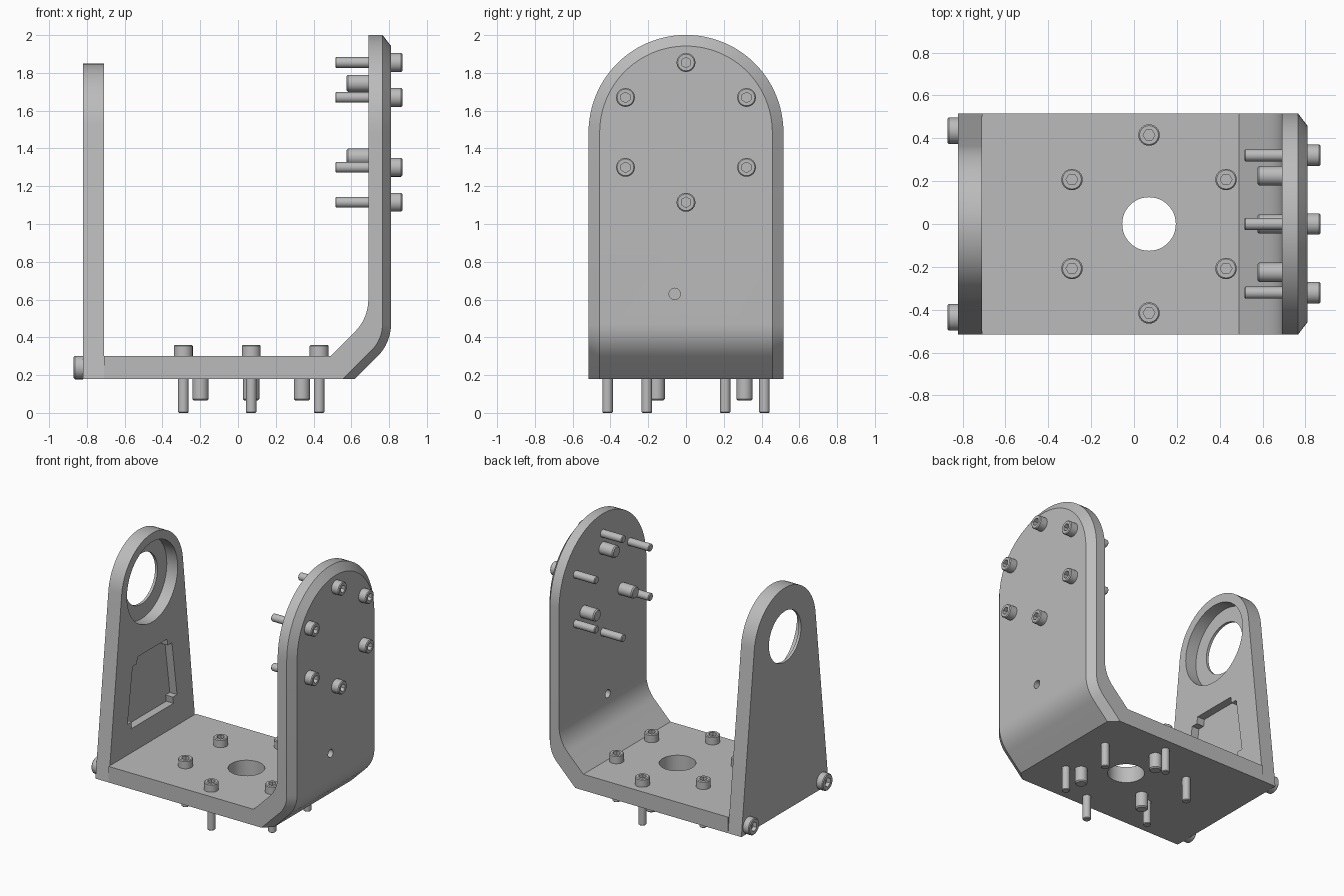
import bpy, bmesh
from math import sin, cos, pi, radians, sqrt
from mathutils import Matrix, Vector

default = bpy.data.objects.get("Cube")
if default:
    bpy.data.objects.remove(default)

grey = bpy.data.materials.new("machined_grey")
grey.use_nodes = True
COLOUR = (0.5, 0.5, 0.5, 1)
grey.diffuse_color = COLOUR
grey.node_tree.nodes["Principled BSDF"].inputs["Base Color"].default_value = COLOUR


def finish(name, bm, matrix=Matrix()):
    bmesh.ops.remove_doubles(bm, verts=bm.verts, dist=1e-5)
    bmesh.ops.recalc_face_normals(bm, faces=bm.faces)
    mesh = bpy.data.meshes.new(name)
    bm.to_mesh(mesh)
    bm.free()
    mesh.materials.append(grey)
    ob = bpy.data.objects.new(name, mesh)
    ob.matrix_world = matrix
    bpy.context.collection.objects.link(ob)
    return ob


def select_only(ob):
    bpy.ops.object.select_all(action='DESELECT')
    ob.select_set(True)
    bpy.context.view_layer.objects.active = ob


def smooth(ob):
    select_only(ob)
    bpy.ops.object.shade_smooth_by_angle(angle=radians(30))


def cut(ob, *cutters):
    for c in cutters:
        select_only(ob)
        mod = ob.modifiers.new("cut", 'BOOLEAN')
        mod.operation, mod.solver, mod.object = 'DIFFERENCE', 'EXACT', c
        bpy.ops.object.modifier_apply(modifier=mod.name)
        bpy.data.objects.remove(c)


def loft(rings, cap_start=True, cap_end=True):
    """Skin a series of closed rings that have equal point counts."""
    bm = bmesh.new()
    rows = [[bm.verts.new(p) for p in ring] for ring in rings]
    n = len(rows[0])
    for a, b in zip(rows, rows[1:]):
        for i in range(n):
            j = (i + 1) % n
            bm.faces.new((a[i], a[j], b[j], b[i]))
    if cap_start:
        bm.faces.new(rows[0])
    if cap_end:
        bm.faces.new(rows[-1])
    return bm


def circle(r, z, n=24):
    return [(r * cos(2 * pi * i / n), r * sin(2 * pi * i / n), z) for i in range(n)]


def hexagon(r, z, n=24):
    """Hexagon sampled with n points so that it joins a round ring."""
    flat = r * cos(pi / 6)
    return [(p[0], p[1], z) for i in range(n)
            for a in [2 * pi * i / n]
            for p in [Vector((cos(a), sin(a))) * flat / cos(a % (pi / 3) - pi / 6)]]


def along_x(x, y, z, sign=1):
    return Matrix.Translation((x, y, z)) @ Matrix.Rotation(sign * pi / 2, 4, 'Y')


def cylinder(name, r, z0, z1, matrix, n=48):
    return finish(name, loft([circle(r, z0, n), circle(r, z1, n)]), matrix)


def prism(outline, x0, x1, rounding=0):
    bm = loft([[(x, y, z) for y, z in outline] for x in (x0, x1)])
    if rounding:
        edges = [e for e in bm.edges if abs(e.verts[0].co.x - e.verts[1].co.x) > 1e-4]
        bmesh.ops.bevel(bm, geom=edges, offset=rounding, segments=6, affect='EDGES')
    return bm


def screw(name, matrix, r, head, shaft_r, length):
    """Socket head cap screw, seated at the local origin."""
    rings = [circle(shaft_r - 0.005, -length), circle(shaft_r, 0.005 - length),
             circle(shaft_r, 0), circle(r, 0), circle(r, head - 0.006),
             circle(r - 0.006, head), hexagon(r * 0.55, head), hexagon(r * 0.55, head * 0.4)]
    smooth(finish(name, loft(rings), matrix))


def pin(name, matrix, r, length):
    rings = [circle(r - 0.008, -length), circle(r, 0.008 - length), circle(r, 0.02)]
    smooth(finish(name, loft(rings), matrix))


# Shared dimensions
HALF, INSET, BEVEL = 0.516, 0.457, 0.045
BOTTOM, FLOOR, AXIS = 0.18, 0.30, 1.485
INNER_X, OUTER_X = 0.69, 0.81
HOLE_X = 0.07


# Bent bracket: floor, bend and arched upright with a chamfered outer rim
def bend(cx, cz, r, z_start):
    k = r / sqrt(2)
    pts = [(-0.71, z_start), (cx + k - (cz - k - z_start), z_start)]
    for i in range(9):
        a = -pi / 4 * (1 - i / 8)
        pts.append((cx + r * cos(a), cz + r * sin(a)))
    return pts


def section(outer, mid, inner):
    (xo, yo, zo), (xm, ym, zm), (xi, yi, zi) = outer, mid, inner
    return [(xo, -yo, zo), (xo, yo, zo), (xm, ym, zm), (xi, yi, zi), (xi, -yi, zi), (xm, -ym, zm)]


rows = [section((o[0], INSET, o[1]), (m[0], HALF, m[1]), (i[0], HALF, i[1]))
        for o, m, i in zip(bend(0.57, 0.47, 0.24, BOTTOM),
                           bend(0.57, 0.47, 0.24 - BEVEL, BOTTOM),
                           bend(0.45, 0.60, 0.24, FLOOR))]
for s in range(25):
    a = pi / 2 * s / 24
    rows.append(section(*[(x, r * cos(a), AXIS + r * sin(a)) for x, r in
                          ((OUTER_X, INSET), (OUTER_X - BEVEL, HALF), (INNER_X, HALF))]))
bracket = finish("bent_bracket", loft(rows, cap_end=False))
cut(bracket,
    cylinder("floor_hole", 0.125, 0, 0.5, Matrix.Translation((HOLE_X, 0, 0))),
    cylinder("upright_hole", 0.03, -0.3, 0.3, along_x(0.75, -0.06, 0.63), 24))
smooth(bracket)

# Tapered bearing plate with a stepped bore and a blind pocket
TOP_R, X0, X1 = 0.365, -0.82, -0.71
lean = radians(6.6)
outline = [(-HALF, BOTTOM), (HALF, BOTTOM)]
for s in range(41):
    a = lean + (pi - 2 * lean) * s / 40
    outline.append((TOP_R * cos(a), AXIS + TOP_R * sin(a)))
plate = finish("bearing_plate", prism(outline, X0, X1))
pocket = [(-0.30, 0.48), (0.30, 0.48), (0.225, 0.99), (-0.225, 0.99)]
cut(plate,
    cylinder("bearing_seat", 0.30, -0.09, 0.1, along_x(X1, 0, AXIS), 64),
    cylinder("bearing_hole", 0.19, -0.3, 0.1, along_x(X1, 0, AXIS), 64),
    finish("pocket_cutter", prism(pocket, X1 - 0.06, X1 + 0.1, 0.05)))
smooth(plate)

# Six screws and three dowel pins on the floor and on the upright
for i in range(6):
    a = pi / 2 + i * pi / 3
    c, s = cos(a), sin(a)
    screw(f"floor_screw_{i + 1}",
          Matrix.Translation((HOLE_X + 0.415 * c, 0.415 * s, FLOOR)), 0.05, 0.06, 0.028, FLOOR)
    screw(f"upright_screw_{i + 1}",
          along_x(OUTER_X, 0.37 * c, AXIS + 0.37 * s), 0.05, 0.06, 0.028, 0.295)
    if i % 2 == 0:
        pin(f"floor_pin_{i // 2 + 1}",
            Matrix.Translation((HOLE_X + 0.31 * c, 0.31 * s, BOTTOM)), 0.043, 0.115)
        pin(f"upright_pin_{i // 2 + 1}",
            along_x(INNER_X, 0.26 * c, AXIS + 0.26 * s), 0.045, 0.115)

# Screws joining the bearing plate to the floor
for side, y in (("left", 0.435), ("right", -0.435)):
    screw("plate_screw_" + side, along_x(X0, y, 0.24, -1), 0.062, 0.05, 0.03, 0.2)
